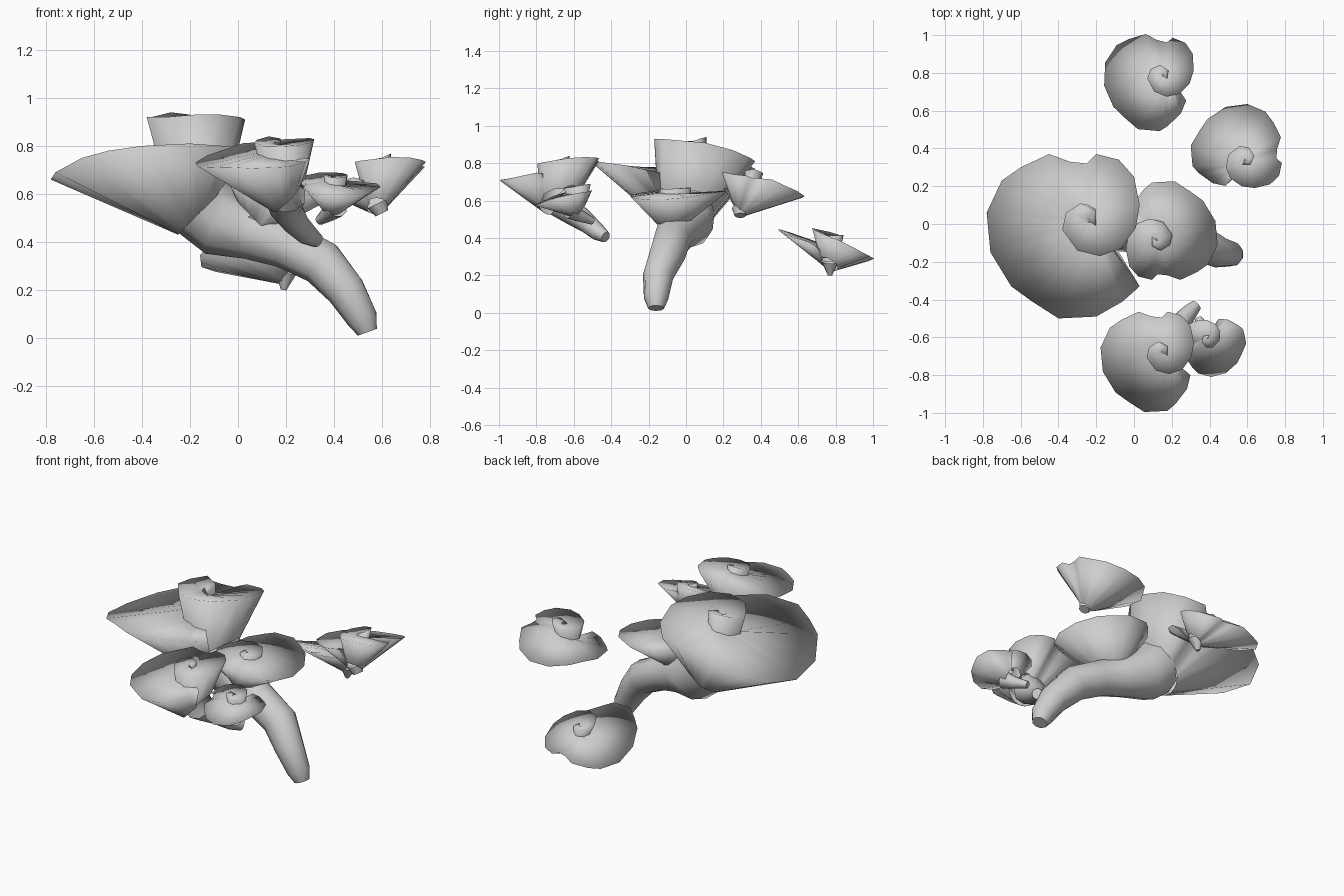
import bpy, bmesh, math
from mathutils import Vector, Matrix

cube = bpy.data.objects.get("Cube")
if cube:
    bpy.data.objects.remove(cube)

grey = bpy.data.materials.new("pale_grey")
grey.use_nodes = True
grey.diffuse_color = (0.62, 0.62, 0.62, 1)
grey.node_tree.nodes["Principled BSDF"].inputs["Base Color"].default_value = (0.62, 0.62, 0.62, 1)

# Rim of a rolled funnel, from the inner curl out along the wing
RIM = [(-.2, -.01, .1), (-.2, .07, .13), (-.28, .11, .14), (-.36, .06, .12), (-.38, -.03, .12),
       (-.3, -.14, .12), (-.18, -.17, .13), (-.07, -.13, .13), (.01, -.02, .12), (.03, .1, .11),
       (0, .25, .07), (-.08, .34, .03), (-.2, .37, .01), (-.25, .32, 0), (-.34, .33, -.01),
       (-.45, .37, -.03), (-.6, .3, -.09), (-.7, .23, -.12), (-.78, .06, -.14), (-.76, -.15, -.11),
       (-.65, -.33, -.05), (-.54, -.41, -.02), (-.4, -.5, 0), (-.2, -.49, .01)]
# Wing ends: flared on the large funnel, tucked in on the small ones
FLARED = [(-.06, -.41, 0), (.03, -.33, -.01)]
TUCKED = [(-.13, -.43, 0), (-.03, -.3, 0), (0, -.18, 0)]
MIDDLE = Vector((-.375, -.065, 0))
THROAT = Vector((-.14, 0, 0)) - MIDDLE
CORE = Vector((-.24, .02, 0)) - MIDDLE


def finish(name, bm, angle):
    mesh = bpy.data.meshes.new(name)
    bm.to_mesh(mesh)
    bm.free()
    obj = bpy.data.objects.new(name, mesh)
    bpy.context.collection.objects.link(obj)
    mesh.materials.append(grey)
    bpy.ops.object.select_all(action='DESELECT')
    obj.select_set(True)
    bpy.context.view_layer.objects.active = obj
    bpy.ops.object.shade_smooth_by_angle(angle=math.radians(angle))


def bridge(bm, rows, closed):
    count = len(rows[0])
    for low, high in zip(rows, rows[1:]):
        for i in range(count if closed else count - 1):
            j = (i + 1) % count
            bm.faces.new((low[i], low[j], high[j], high[i]))


def funnel(name, x, y, z, size, turn, slope, depth, lift, mouth=1, tail=TUCKED):
    """Rolled shell: outer wall from throat to spiral rim, then a winding floor to the core."""
    bm = bmesh.new()
    spin = Matrix.Rotation(math.radians(turn), 3, 'Z')
    rows = [[], [], []]
    outline = RIM + tail
    for i, point in enumerate(outline):
        progress = i / (len(outline) - 1)
        rim = Vector(point) - MIDDLE
        rim.z *= lift
        # Throat ring leans with the trunk; the inner curl stops short of it
        out = (rim - THROAT).to_2d().normalized() * mouth
        base = THROAT + Vector((.11 * out.x, .15 * out.y, .11 * out.x - depth / size))
        base = base.lerp(rim, max(0, .6 - .07 * i))
        # The floor sinks and widens from the core outward
        out = (rim - CORE).to_2d().normalized() * (.005 + .14 * progress ** 2)
        floor = CORE + Vector((out.x, out.y, (.11 - .17 * progress ** 1.5) * lift))
        for row, p in zip(rows, (base, rim, floor)):
            p = spin @ (p * size)
            p.z += slope[0] * p.x + slope[1] * p.y
            row.append(bm.verts.new(p + Vector((x, y, z))))
    bridge(bm, rows, False)
    # Close the end of the wing
    bm.faces.new([row[-1] for row in rows])
    finish(name, bm, 180)


def stem(name, path, sides=9):
    """Bent tapering tube; every path entry is x, y, z, radius."""
    bm = bmesh.new()
    pts = [Vector(p[:3]) for p in path]
    rows = []
    for i, p in enumerate(path):
        axis = pts[min(i + 1, len(pts) - 1)] - pts[max(i - 1, 0)]
        side = axis.cross(Vector((0, 1, 0))).normalized()
        other = axis.cross(side).normalized()
        ring = []
        for k in range(sides):
            a = math.tau * k / sides
            ring.append(bm.verts.new(pts[i] + p[3] * (side * math.cos(a) + other * math.sin(a))))
        rows.append(ring)
    bridge(bm, rows, True)
    bm.faces.new(rows[0])
    bmesh.ops.recalc_face_normals(bm, faces=bm.faces)
    finish(name, bm, 60)


# Funnels: position, size, turn, tilt, throat depth, rim lift and mouth width
funnel("large_funnel", -.375, -.065, .8, 1, 0, (0, 0), .26, 1, tail=FLARED)
funnel("middle_funnel", .2, -.035, .64, .6, 180, (0, .05), .13, .35)
funnel("front_funnel", .07, -.73, .765, .61, 0, (0, .22), .18, .6)
funnel("small_front_funnel", .43, -.65, .635, .38, 100, (-.05, .15), .1, .7, .8)
funnel("back_left_funnel", .54, .41, .68, .55, -88, (.2, 0), .14, .9, .5)
funnel("back_funnel", .07, .75, .375, .58, -8, (-.1, -.27), .1, .9, .5)

# Main trunk and the short stalks
stem("trunk", [(.54, -.16, .025, .043), (.52, -.16, .08, .066), (.45, -.15, .2, .083),
               (.35, -.1, .315, .098), (.2, -.075, .39, .1), (.06, -.045, .44, .115),
               (-.065, 0, .48, .147), (-.14, 0, .55, .155)])
stem("front_stalk", [(.33, -.43, .405, .03), (.29, -.47, .43, .045), (.24, -.53, .48, .055),
                     (.2, -.61, .54, .07), (.2, -.67, .59, .085)])
stem("small_front_stalk", [(.34, -.5, .49, .02), (.38, -.57, .52, .035), (.41, -.62, .55, .05)])
stem("middle_stalk", [(.14, -.05, .42, .08), (.1, -.07, .5, .08), (.07, -.08, .54, .08)])
stem("back_stalk", [(.19, .77, .2, .012), (.2, .77, .27, .045)])
stem("back_left_stalk", [(.6, .29, .52, .03), (.58, .29, .56, .045)])
